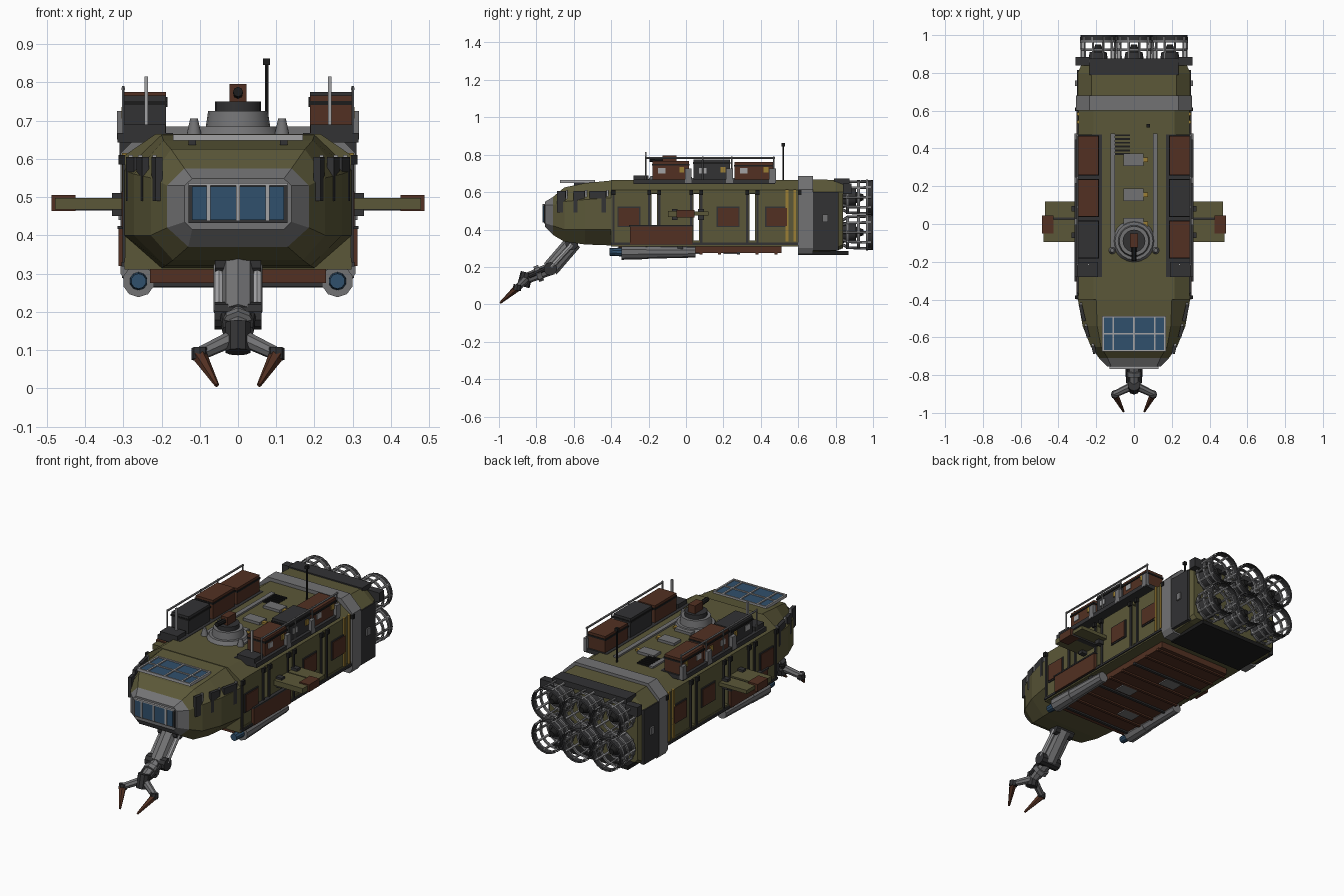
import bpy, bmesh, math
from mathutils import Vector, Matrix

old = bpy.data.objects.get("Cube")
if old:
    bpy.data.objects.remove(old)


def material(name, r, g, b):
    m = bpy.data.materials.new(name)
    m.use_nodes = True
    m.diffuse_color = (r, g, b, 1)
    m.node_tree.nodes["Principled BSDF"].inputs["Base Color"].default_value = (r, g, b, 1)
    return m


olive = material("olive paint", .105, .097, .04)
brown = material("rust brown", .085, .03, .016)
dark = material("dark grey", .032, .032, .034)
grey = material("steel grey", .17, .17, .175)
light = material("light grey", .36, .36, .37)
blue = material("blue glass", .03, .08, .15)
yellow = material("yellow paint", .33, .21, .035)
black = material("black", .012, .012, .012)
rounded = []


def finish(name, bm, mat):
    bmesh.ops.recalc_face_normals(bm, faces=bm.faces)
    me = bpy.data.meshes.new(name)
    bm.to_mesh(me)
    bm.free()
    me.materials.append(mat)
    ob = bpy.data.objects.new(name, me)
    bpy.context.scene.collection.objects.link(ob)
    return ob


def box(name, xs, ys, zs, mat, s=1, turn=0):
    """Box from ranges; s=-1 mirrors it, turn spins it about its own centre."""
    bm = bmesh.new()
    mid = Vector((s * sum(xs) / 2, sum(ys) / 2, sum(zs) / 2))
    size = (abs(xs[1] - xs[0]), ys[1] - ys[0], zs[1] - zs[0], 1)
    mtx = Matrix.Translation(mid) @ Matrix.Rotation(turn * s, 4, 'Z') @ Matrix.Diagonal(size)
    bmesh.ops.create_cube(bm, size=1, matrix=mtx)
    return finish(name, bm, mat)


def beam(name, a, b, r1, mat, r2=None, n=8, caps=True):
    """Round or faceted bar from a to b."""
    a, b = Vector(a), Vector(b)
    d = b - a
    bm = bmesh.new()
    mtx = Matrix.Translation((a + b) / 2) @ d.to_track_quat('Z', 'Y').to_matrix().to_4x4()
    bmesh.ops.create_cone(bm, cap_ends=caps, segments=n, radius1=r1,
                          radius2=r1 if r2 is None else r2, depth=d.length, matrix=mtx)
    ob = finish(name, bm, mat)
    if n > 12:
        rounded.append(ob)
    return ob


def section(y, w, z0, z1, wb, zb, wt, zt):
    """Chamfered hull ring: side width w, floor width wb, roof width wt."""
    right = [(wb, z0), (w, zb), (w, zt), (wt, z1)]
    return [(x, y, z) for x, z in right] + [(-x, y, z) for x, z in reversed(right)]


def loft(name, rings, mat):
    bm = bmesh.new()
    rows = [[bm.verts.new(p) for p in ring] for ring in rings]
    n = len(rows[0])
    for a, b in zip(rows, rows[1:]):
        for i in range(n):
            bm.faces.new((a[i], a[(i + 1) % n], b[(i + 1) % n], b[i]))
    bm.faces.new(rows[0])
    bm.faces.new(rows[-1])
    return finish(name, bm, mat)


# Nose
brow = section(-.71, .185, .37, .575, .13, .42, .14, .53)
loft("nose_hull", [section(-.4, .297, .315, .662, .2, .4, .2, .57),
                   section(-.54, .272, .32, .648, .19, .4, .195, .56),
                   section(-.65, .228, .335, .625, .17, .4, .175, .55), brow], olive)
loft("nose_window_frame", [brow, section(-.755, .14, .415, .548, .12, .435, .12, .53)], grey)
box("nose_window_surround", (-.13, .13), (-.76, -.75), (.432, .535), dark)
box("nose_window_glass", (-.12, .12), (-.764, -.757), (.44, .528), blue)
for x in (-.077, 0, .077):
    box("nose_window_bar", (x - .005, x + .005), (-.768, -.76), (.437, .53), light)
box("nose_window_lintel", (-.13, .13), (-.768, -.755), (.53, .537), light)

# Roof window over the nose
box("roof_window_glass", (-.165, .165), (-.67, -.49), (.65, .658), blue)
for x in (-.165, -.11, 0, .11, .165):
    box("roof_window_bar", (x - .005, x + .005), (-.672, -.488), (.648, .664), light)
for y in (-.67, -.58, -.49):
    box("roof_window_crossbar", (-.17, .17), (y - .004, y + .004), (.648, .664), light)
for x in (-.12, .12):
    box("roof_window_stand", (x - .01, x + .01), (-.6, -.5), (.62, .652), dark)

# Nose side windows
for s in (-1, 1):
    for x, y, w in ((.277, -.47, .09), (.252, -.57, .06), (.215, -.665, .045)):
        box("side_window", (x - .012, x + .006), (y - w / 2, y + w / 2), (.49, .605), dark, s, -.24)
        box("side_window_bar", (x - .002, x + .009), (y + w / 2, y + w / 2 + .01), (.495, .61), light, s)

# Cabin segments with open slots, joined by roof and floor
for a, b in ((-.4, -.185), (-.155, .04), (.07, .34), (.37, .62)):
    loft("cabin_segment", [section(y, .295, .33, .6, .29, .335, .285, .595) for y in (a, b)], olive)
    for s in (-1, 1):
        for y in (a + .012, b - .012):
            box("segment_rib", (.29, .302), (y - .006, y + .006), (.33, .6), dark, s)
            box("rib_clamp", (.295, .312), (y - .01, y + .01), (.585, .61), black, s)
loft("cabin_roof", [section(y, .295, .59, .665, .29, .592, .215, .61) for y in (-.4, .62)], olive)
box("cabin_floor", (-.297, .297), (-.4, .62), (.31, .34), olive)
for s in (-1, 1):
    box("floor_sill", (.29, .304), (-.4, .6), (.318, .33), dark, s)
    for y in (-.305, .225, .485):
        box("side_hatch_frame", (.29, .301), (y - .062, y + .062), (.413, .522), dark, s)
        box("side_hatch", (.295, .305), (y - .055, y + .055), (.42, .515), brown, s)
    for y in (.54, .582):
        box("yellow_stripe", (.29, .303), (y - .007, y + .007), (.335, .615), yellow, s)
    box("side_locker", (.29, .312), (-.3, .035), (.32, .42), brown, s)
    box("locker_lid", (.29, .315), (-.305, .04), (.416, .424), dark, s)

# Side wings
for s in (-1, 1):
    box("wing", (.29, .478), (-.095, .025), (.468, .498), olive, s)
    box("wing_flap", (.29, .47), (.035, .12), (.474, .495), olive, s)
    box("wing_spar", (.29, .475), (.015, .045), (.465, .49), dark, s)
    box("wing_tip", (.425, .487), (-.05, .045), (.463, .505), brown, s)
    for y in (-.06, .08):
        box("wing_mount", (.29, .33), (y - .015, y + .015), (.45, .51), dark, s)

# Rear collar and engine block
loft("rear_collar", [section(y, .307, .27, .685, .29, .3, .235, .615) for y in (.6, .68)], grey)
loft("engine_block", [section(.68, .297, .28, .668, .28, .3, .225, .6),
                      section(.8, .297, .285, .665, .28, .3, .225, .6),
                      section(.84, .28, .3, .655, .26, .32, .22, .6)], olive)
box("engine_hood", (-.235, .235), (.79, .875), (.64, .672), dark)
box("engine_belly_plate", (-.24, .24), (.6, .87), (.263, .285), black)
for s in (-1, 1):
    box("engine_side_plate", (.28, .303), (.68, .815), (.288, .6), dark, s)
    box("hood_bracket", (.235, .31), (.84, .885), (.59, .645), dark, s)
    box("side_vent", (.29, .312), (.73, .76), (.44, .48), grey, s)


# Six caged engine nozzles
def hoop(name, x, z, y0, y1, r, mat):
    beam(name, (x, y0, z), (x, y1, z), r, mat, n=20, caps=False)
    beam(name + "_lining", (x, y0, z), (x, y1, z), r - .008, mat, n=20, caps=False)


for x in (-.19, 0, .19):
    for z in (.385, .572):
        beam("nozzle_core", (x, .82, z), (x, .91, z), .06, dark, .045, 16)
        beam("nozzle_plug", (x, .91, z), (x, .95, z), .03, black, .015, 16)
        hoop("nozzle_rim", x, z, .972, 1, .094, dark)
        hoop("nozzle_lip", x, z, .962, .974, .096, grey)
        hoop("nozzle_middle_ring", x, z, .915, .93, .092, grey)
        hoop("nozzle_front_ring", x, z, .855, .872, .088, grey)
        for k in range(10):
            c, d = math.cos(k * math.tau / 10), math.sin(k * math.tau / 10)
            beam("nozzle_strut", (x + .065 * c, .83, z + .065 * d),
                 (x + .087 * c, .87, z + .087 * d), .008, grey, n=6)
            beam("nozzle_bar", (x + .087 * c, .86, z + .087 * d),
                 (x + .09 * c, .99, z + .09 * d), .007, light if k % 2 else grey, n=6)

# Belly deck
box("belly_deck", (-.23, .23), (-.36, .51), (.275, .315), brown)
for k in range(9):
    y = -.32 + k * .1
    box("belly_rib", (-.235, .235), (y - .008, y + .008), (.266, .28), dark if k % 3 == 0 else brown)
for x, y in ((-.1, -.16), (.08, .04), (-.06, .24)):
    box("belly_grille", (x - .05, x + .05), (y - .04, y + .04), (.268, .28), grey)

# Tubes under the sides
for s in (-1, 1):
    x = s * .26
    beam("tube_front", (x, -.345, .28), (x, -.2, .28), .042, grey, .038, 10)
    beam("tube_body", (x, -.2, .28), (x, .05, .28), .036, grey, .03, 10)
    beam("tube_glass", (x, -.41, .28), (x, -.34, .28), .02, blue, .024, 10)
    for y in (-.22, -.03):
        box("tube_hanger", (.235, .285), (y - .015, y + .015), (.29, .325), dark, s)

# Grabber arm
shoulder, elbow, wrist = (0, -.6, .335), (0, -.725, .19), (0, -.86, .135)
beam("upper_arm", shoulder, elbow, .045, grey)
beam("forearm", elbow, wrist, .034, grey, .028)
beam("elbow_joint", (-.062, -.725, .19), (.062, -.725, .19), .036, dark, n=10)
beam("shoulder_joint", (-.06, -.61, .325), (.06, -.61, .325), .035, dark, n=10)
beam("wrist_joint", (0, -.85, .17), (0, -.87, .095), .034, dark, n=10)
beam("forearm_collar", (0, -.775, .17), (0, -.8, .16), .044, grey)
for s in (-1, 1):
    beam("arm_piston", (s * .05, -.61, .32), (s * .05, -.72, .2), .014, light)
    beam("forearm_piston", (s * .036, -.73, .2), (s * .03, -.84, .15), .012, dark)
    beam("finger_base", (s * .015, -.86, .13), (s * .1, -.9, .09), .022, grey, .018)
    beam("finger_knuckle", (s * .1, -.9, .105), (s * .1, -.905, .075), .022, dark)
    beam("finger_tip", (s * .103, -.9, .09), (s * .055, -.993, .008), .021, brown, .006, 6)
for t in (.2, .45, .7):
    p = Vector(shoulder).lerp(Vector(elbow), t) + Vector((0, -.036, -.03))
    box("arm_vent", (-.012, .012), (p.y - .008, p.y + .008), (p.z - .012, p.z + .012), black)

# Cargo racks, three crates a side, with rails
for s, colours in ((-1, (dark, brown, brown)), (1, (brown, dark, brown))):
    box("rack_deck", (.17, .315), (-.28, .475), (.643, .667), dark, s)
    box("rack_front_plate", (.19, .3), (-.28, -.2), (.665, .69), dark, s)
    for (a, b, top), mat in zip(((-.18, .015, .765), (.04, .235, .775), (.26, .465, .76)), colours):
        box("crate", (.188, .297), (a, b), (.667, top), mat, s)
        box("crate_lid_seam", (.184, .302), (a - .003, b + .003), (top - .024, top - .014), black, s)
        box("crate_label", (.295, .301), (a + .03, a + .07), (.7, .73), light, s)
        box("crate_latch", (.295, .304), (b - .05, b - .025), (.705, .735), yellow, s)
        box("rack_bracket", (.295, .316), (b - .02, b + .015), (.65, .725), grey, s)
    beam("rack_rail", (s * .3, -.215, .783), (s * .3, .475, .783), .006, grey, n=6)
    for y in (-.215, .09, .245, .47):
        beam("rack_post", (s * .3, y, .66), (s * .3, y, .79), .004, grey, n=6)
    box("rack_mast", (.235, .245), (-.22, -.21), (.69, .815), light, s)

# Roof fittings
for s in (-1, 1):
    box("roof_rail", (.1, .125), (-.13, .48), (.66, .675), grey, s)
    beam("roof_dome", (s * .115, -.14, .66), (s * .115, -.14, .705), .02, grey, .01, 16)
for y in (0, .155, .34):
    box("roof_unit", (-.055, .05), (y - .033, y + .033), (.66, .68), grey)
    box("roof_unit_lock", (.05, .075), (y - .012, y + .012), (.66, .676), yellow)
for k in range(6):
    y = .37 + k * .02
    box("roof_vent_slat", (-.1, -.02), (y - .005, y + .005), (.66, .672), black)
beam("antenna_pole", (.075, .52, .66), (.075, .52, .85), .005, black, n=6)
box("antenna_head", (.066, .084), (.511, .529), (.845, .862), black)

# Turret
beam("turret_base", (0, -.09, .66), (0, -.09, .685), .115, grey, .1, 20)
beam("turret_ring", (0, -.09, .685), (0, -.09, .725), .084, grey, .078, 20)
beam("turret_cap", (0, -.09, .725), (0, -.09, .75), .06, dark, n=20)
box("turret_gun", (-.022, .022), (-.125, -.05), (.75, .795), brown)
beam("turret_barrel", (0, -.12, .77), (0, -.195, .775), .013, black)

# Smooth only the round parts
bpy.ops.object.select_all(action='DESELECT')
for ob in rounded:
    ob.select_set(True)
bpy.context.view_layer.objects.active = rounded[0]
bpy.ops.object.shade_smooth_by_angle(angle=math.radians(35))
